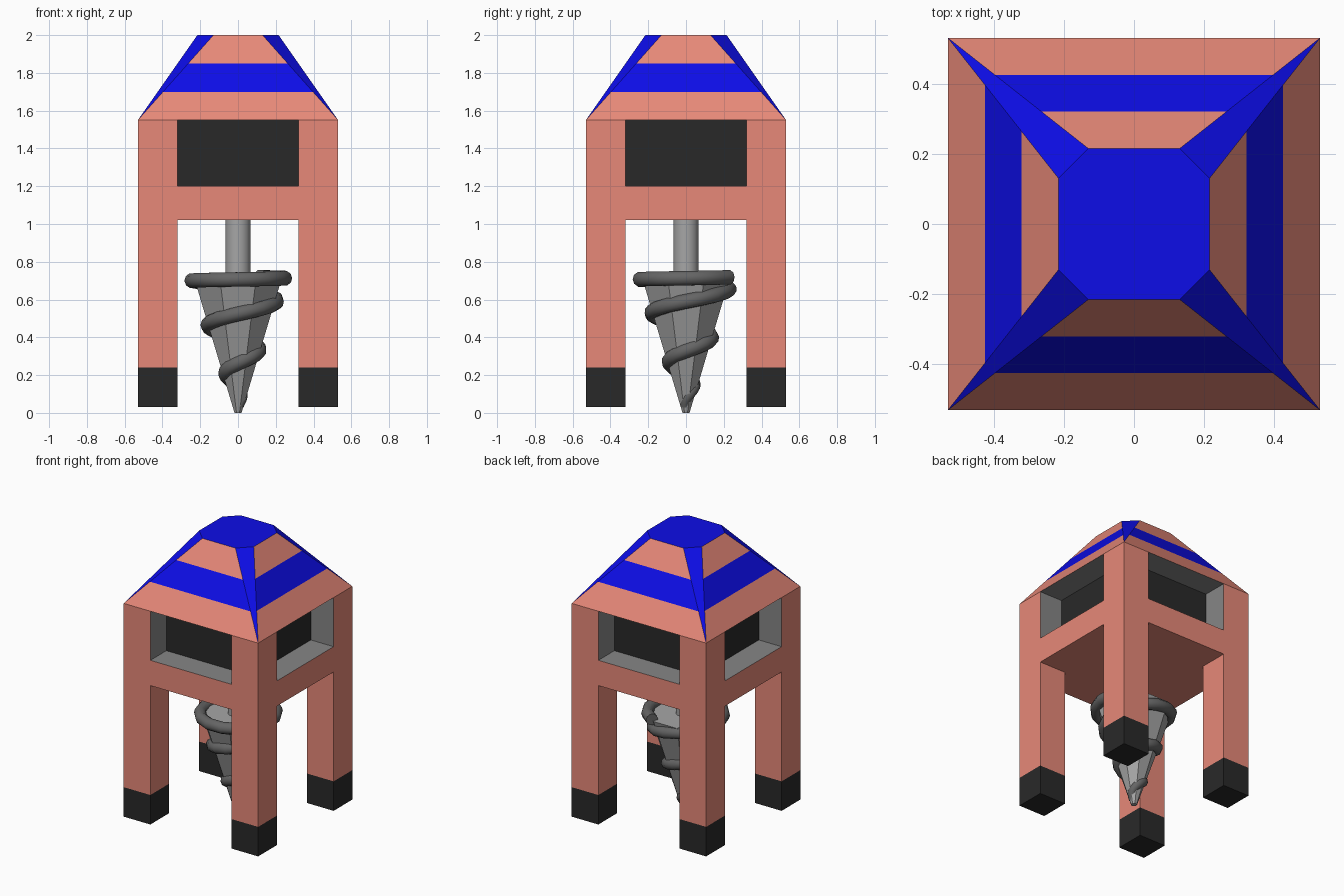
import bpy, bmesh, math

if "Cube" in bpy.data.objects:
    bpy.data.objects.remove(bpy.data.objects["Cube"])


def material(name, r, g, b):
    m = bpy.data.materials.new(name)
    m.diffuse_color = (r, g, b, 1)
    m.use_nodes = True
    m.node_tree.nodes["Principled BSDF"].inputs["Base Color"].default_value = m.diffuse_color
    return m


SALMON = material("salmon paint", 0.80, 0.25, 0.19)
BLUE = material("blue paint", 0.004, 0.004, 0.80)
BLACK = material("black rubber", 0.022, 0.022, 0.022)
FRAME = material("window frame grey", 0.24, 0.24, 0.24)
STEEL = material("steel grey", 0.38, 0.38, 0.38)
DARK = material("dark steel", 0.13, 0.13, 0.13)


def finish(name, bm, mats):
    mesh = bpy.data.meshes.new(name)
    bm.to_mesh(mesh)
    bm.free()
    for m in mats:
        mesh.materials.append(m)
    ob = bpy.data.objects.new(name, mesh)
    bpy.context.collection.objects.link(ob)
    return ob


# Body: legs, slab and recessed windows as one shell on an uneven grid of cells
XY = [-0.53, -0.35, -0.32, 0.32, 0.35, 0.53]
ZS = [0.03, 0.24, 1.02, 1.20, 1.55]


def solid(i, j, k):
    if not (0 <= i < 5 and 0 <= j < 5 and 0 <= k < 4):
        return False
    post = i != 2 and j != 2
    core = 0 < i < 4 and 0 < j < 4
    return post or k == 2 or (k == 3 and core)


def body_material(i, j, k, axis, sign):
    if k == 0:
        return 1                                    # rubber feet
    if k == 2 and axis == 2 and sign > 0:
        return 2                                    # window sill
    if k == 3:
        cell = (i, j)
        if axis < 2 and cell[axis] in (0, 4):       # outer post or its inner side
            return 0
        other = cell[1 - axis] if axis < 2 else 2
        if other in (0, 4):
            return 2                                # window side walls
        return 1                                    # dark window pane
    return 0


bm = bmesh.new()
for i in range(5):
    for j in range(5):
        for k in range(4):
            if not solid(i, j, k):
                continue
            for axis in range(3):
                for sign in (-1, 1):
                    n = [i, j, k]
                    n[axis] += sign
                    if solid(*n) or n[2] == 4:      # the roof closes the top
                        continue
                    u, v = (axis + 1) % 3, (axis + 2) % 3
                    ring = []
                    for du, dv in ((0, 0), (1, 0), (1, 1), (0, 1))[::sign]:
                        c = [i, j, k]
                        c[axis] += sign > 0
                        c[u] += du
                        c[v] += dv
                        ring.append(bm.verts.new((XY[c[0]], XY[c[1]], ZS[c[2]])))
                    bm.faces.new(ring).material_index = body_material(i, j, k, axis, sign)
bmesh.ops.remove_doubles(bm, verts=bm.verts[:], dist=1e-4)
bmesh.ops.dissolve_limit(bm, angle_limit=0.02, verts=bm.verts[:], edges=bm.edges[:],
                         delimit={'MATERIAL'})
finish("body_and_legs", bm, [SALMON, BLACK, FRAME])

# Roof: square base blending into an octagonal top, striped by height
bm = bmesh.new()
rings = []
for s in range(4):
    t = s / 3
    a, b, z = 0.53 - 0.315 * t, 0.53 - 0.40 * t, 1.55 + 0.45 * t
    pts = [(-b, -a), (b, -a), (a, -b), (a, b), (b, a), (-b, a), (-a, b), (-a, -b)]
    rings.append([bm.verts.new((x, y, z)) for x, y in pts])
for s in range(3):
    for j in range(8):
        lo, hi, n = rings[s], rings[s + 1], (j + 1) % 8
        corner = j % 2 == 1
        f = bm.faces.new((lo[j], lo[n], hi[n], hi[j]))
        f.material_index = 1 if corner or s == 1 else 0
bm.faces.new(rings[3]).material_index = 1
bm.faces.new(rings[0][::-1]).material_index = 2     # window ceiling
bmesh.ops.remove_doubles(bm, verts=bm.verts[:], dist=1e-4)
finish("roof", bm, [SALMON, BLUE, FRAME])


# Drill: round shaft and faceted cone
def cone(name, sides, r_low, r_high, z0, z1, mat, turn=0.0):
    bpy.ops.mesh.primitive_cone_add(vertices=sides, radius1=r_low, radius2=r_high,
                                    depth=z1 - z0, location=(0, 0, (z0 + z1) / 2),
                                    rotation=(0, 0, turn))
    ob = bpy.context.object
    ob.name = name
    ob.data.materials.append(mat)
    return ob


cone("drill_shaft", 16, 0.067, 0.067, 0.68, 1.02, STEEL)
bpy.ops.object.shade_smooth_by_angle(angle=math.radians(40))
cone("drill_cone", 8, 0.02, 0.25, 0.0, 0.71, STEEL, math.pi / 8)

# Spiral thread: climbs the cone and levels out into a rim
points = []
start, end, count = -13.4, 7.4, 50
for s in range(count + 1):
    th = start + (end - start) * s / count
    z = min(0.59 + 0.0414 * th, 0.70 + 0.0042 * (th - math.pi))
    r = max(0.008, 0.36 * z - 0.007)
    points.append((r * math.cos(th), r * math.sin(th), z, min(1, 0.55 + 2 * z)))
curve = bpy.data.curves.new("drill_thread", 'CURVE')
curve.dimensions = '3D'
curve.bevel_depth = 0.04
curve.bevel_resolution = 3
curve.use_fill_caps = True
spline = curve.splines.new('POLY')
spline.points.add(count)
for p, (x, y, z, radius) in zip(spline.points, points):
    p.co = (x, y, z, 1)
    p.radius = radius
curve.materials.append(DARK)
thread = bpy.data.objects.new("drill_thread", curve)
bpy.context.collection.objects.link(thread)
bpy.ops.object.select_all(action='DESELECT')
thread.select_set(True)
bpy.context.view_layer.objects.active = thread
bpy.ops.object.convert(target='MESH')
bpy.ops.object.shade_smooth_by_angle(angle=math.radians(50))
